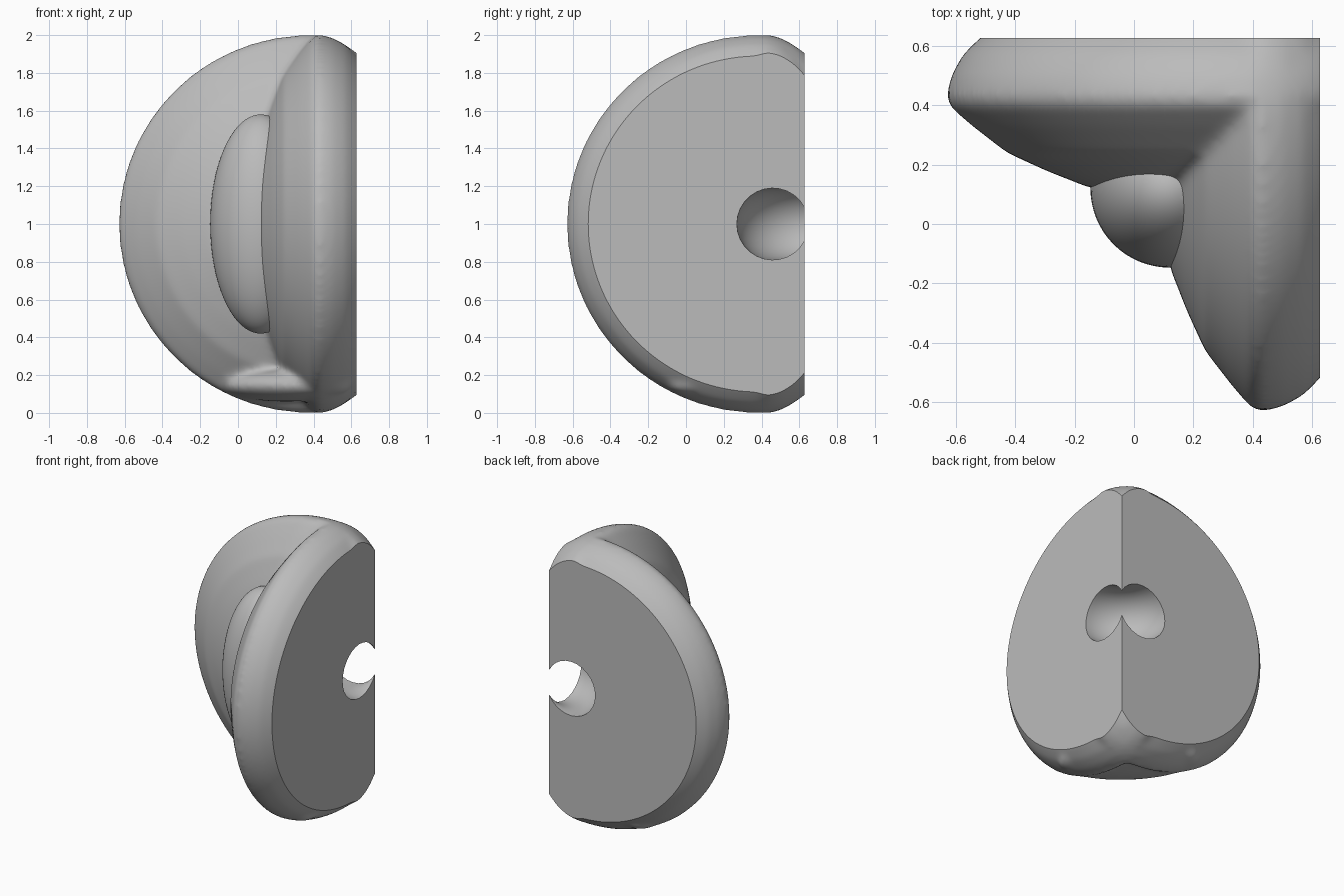
import bpy, bmesh, math
from mathutils import Matrix, Vector

cube = bpy.data.objects.get("Cube")
if cube:
    bpy.data.objects.remove(cube, do_unlink=True)

FLAT = 0.627      # position of the two flat back faces
MID = 1.0         # height of the horizontal symmetry plane
SWAP = Matrix(((0, 1, 0, 0), (1, 0, 0, 0), (0, 0, 1, 0), (0, 0, 0, 1)))


def finish(name, bm):
    bmesh.ops.recalc_face_normals(bm, faces=bm.faces)
    mesh = bpy.data.meshes.new(name)
    bm.to_mesh(mesh)
    bm.free()
    obj = bpy.data.objects.new(name, mesh)
    bpy.context.collection.objects.link(obj)
    return obj


def loft(bm, rings):
    """Skin a list of closed rings of points and cap both ends."""
    rows = [[bm.verts.new(p) for p in ring] for ring in rings]
    n = len(rows[0])
    for a, b in zip(rows, rows[1:]):
        for i in range(n):
            j = (i + 1) % n
            bm.faces.new((a[i], a[j], b[j], b[i]))
    bm.faces.new(rows[0])
    bm.faces.new(rows[-1])


def apply(obj, kind, **settings):
    mod = obj.modifiers.new(kind.title(), kind)
    for key, value in settings.items():
        setattr(mod, key, value)
    bpy.context.view_layer.objects.active = obj
    bpy.ops.object.modifier_apply(modifier=mod.name)


def combine(obj, other, operation):
    other.hide_render = True
    apply(obj, "BOOLEAN", object=other, operation=operation, solver="EXACT")
    bpy.data.objects.remove(other, do_unlink=True)


def ellipsoid(bm, centre, radii, turn=0.0):
    matrix = (Matrix.Translation(centre) @ Matrix.Rotation(turn, 4, "Z")
              @ Matrix.Diagonal((*radii, 1)))
    bmesh.ops.create_uvsphere(bm, u_segments=64, v_segments=40, radius=1, matrix=matrix)


# Lobe: round outline, flatter on the corner side, with a rolled rim and lens front
def lobe_ring(depth, scale, n=128):
    ring = []
    for i in range(n):
        c, s = math.cos(math.tau * i / n), math.sin(math.tau * i / n)
        ring.append(Vector((0.38 + c * scale * (0.59 if c > 0 else 1.01),
                            depth, MID + s * scale)))
    return ring


section = [(0.74, 0.72), (0.69, 0.81), (0.625, 0.893), (0.57, 0.948), (0.5, 0.986),
           (0.43, 1.003), (0.395, 0.99), (0.33, 0.915), (0.24, 0.8),
           (0.18, 0.67), (0.12, 0.52), (0.11, 0.3)]
lobe = [lobe_ring(d, s) for d, s in section]

bm = bmesh.new()
loft(bm, lobe)
loft(bm, [[SWAP @ p for p in ring] for ring in lobe])
# Web joining the two lobes near the base
ellipsoid(bm, (0.25, 0.25, 0.145), (0.2, 0.45, 0.085), math.pi / 4)
body = finish("body", bm)
apply(body, "REMESH", mode="VOXEL", voxel_size=0.016)
apply(body, "SMOOTH", factor=0.5, iterations=20)

# Bulge in the inner corner
bm = bmesh.new()
ellipsoid(bm, (0.12, 0.12, MID), (0.267, 0.267, 0.58))
combine(body, finish("bulge", bm), "UNION")

# Flat back faces
bm = bmesh.new()
bmesh.ops.create_cube(bm, size=4, matrix=Matrix.Translation((FLAT - 2, FLAT - 2, MID)))
combine(body, finish("trim_box", bm), "INTERSECT")

# Curved tunnel round the back corner, turned about the corner edge
bm = bmesh.new()
major, minor, steps = 0.168, 0.19, 24
reach = math.pi - math.acos(major / minor)
outline = []
for i in range(steps + 1):
    a = -reach + 2 * reach * i / steps
    outline.append((max(0.001, major + minor * math.cos(a)), minor * math.sin(a)))
loft(bm, [[Vector((FLAT + r * math.cos(t), FLAT + r * math.sin(t), MID + z))
           for t in (math.tau * k / 64 for k in range(64))] for r, z in outline])
combine(body, finish("tunnel_cutter", bm), "DIFFERENCE")

# Single matte grey
grey = bpy.data.materials.new("grey")
grey.use_nodes = True
colour = (0.5, 0.5, 0.5, 1)
grey.diffuse_color = colour
grey.node_tree.nodes["Principled BSDF"].inputs["Base Color"].default_value = colour
body.data.materials.clear()
body.data.materials.append(grey)

bpy.ops.object.select_all(action="DESELECT")
body.select_set(True)
bpy.context.view_layer.objects.active = body
bpy.ops.object.shade_smooth_by_angle(angle=math.radians(35))
